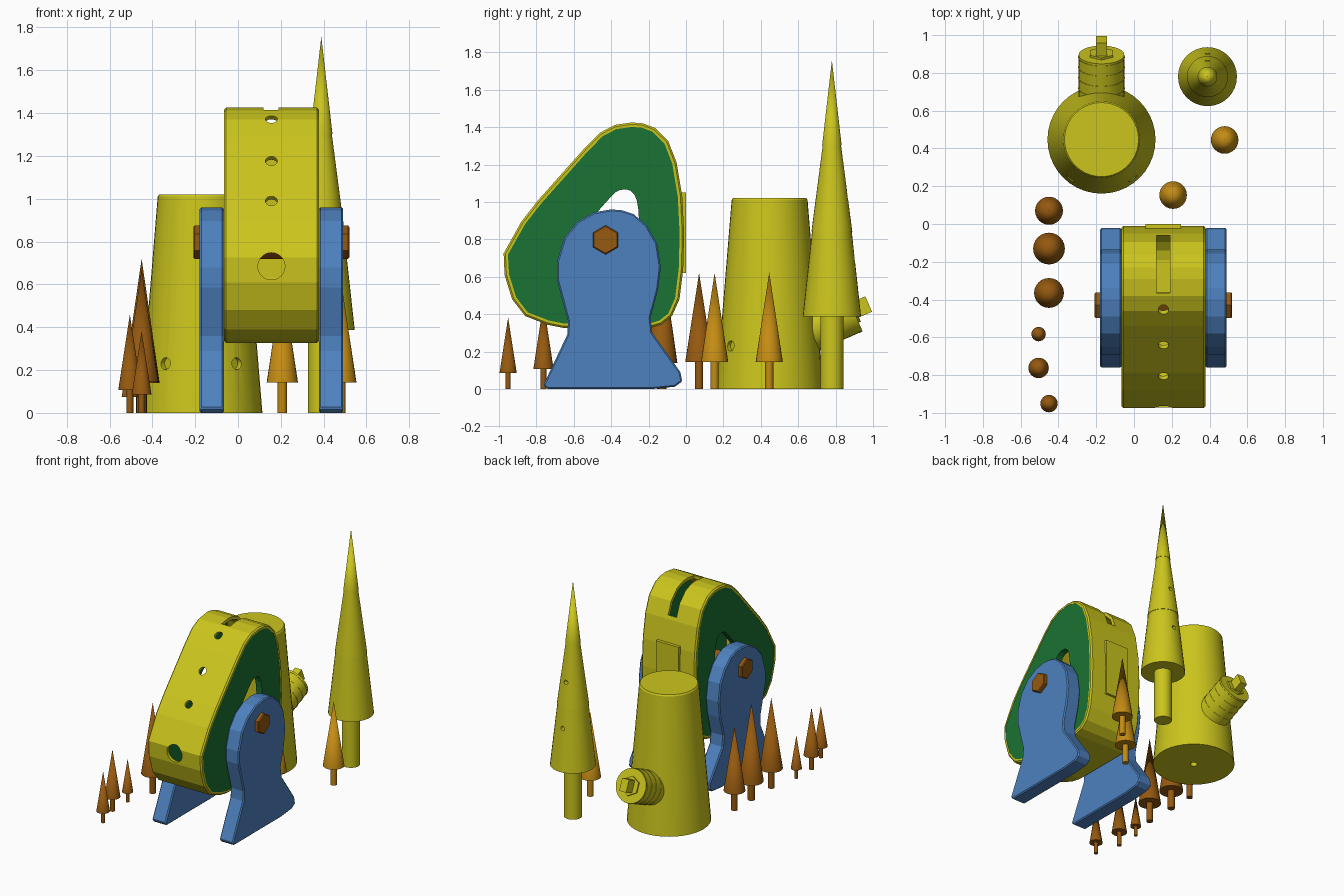
import bpy, bmesh
from math import sin, cos, pi, radians
from mathutils import Vector

if "Cube" in bpy.data.objects:
    bpy.data.objects.remove(bpy.data.objects["Cube"])


def material(name, rgb):
    m = bpy.data.materials.new(name)
    m.diffuse_color = (*rgb, 1)
    m.use_nodes = True
    m.node_tree.nodes["Principled BSDF"].inputs["Base Color"].default_value = m.diffuse_color
    return m


YELLOW = material("yellow", (0.60, 0.56, 0.012))
GREEN = material("green", (0.010, 0.17, 0.033))
BLUE = material("blue", (0.075, 0.22, 0.52))
BROWN = material("brown", (0.30, 0.10, 0.005))
ORANGE = material("orange", (0.55, 0.26, 0.007))


def finish(name, bm, mat):
    bmesh.ops.recalc_face_normals(bm, faces=bm.faces)
    me = bpy.data.meshes.new(name)
    bm.to_mesh(me)
    bm.free()
    ob = bpy.data.objects.new(name, me)
    bpy.context.collection.objects.link(ob)
    if mat:
        me.materials.append(mat)
    return ob


def apply_modifier(ob, mod):
    bpy.context.view_layer.objects.active = ob
    bpy.ops.object.modifier_apply(modifier=mod.name)


def rod(name, p0, p1, r0, r1, mat=None, sides=32):
    """Cylinder or cone from p0 to p1."""
    p0, p1 = Vector(p0), Vector(p1)
    bm = bmesh.new()
    bmesh.ops.create_cone(bm, cap_ends=True, segments=sides, radius1=r0,
                          radius2=r1, depth=(p1 - p0).length)
    ob = finish(name, bm, mat)
    ob.rotation_euler = (p1 - p0).to_track_quat('Z', 'Y').to_euler()
    ob.location = (p0 + p1) / 2
    return ob


def box(name, lo, hi, mat=None):
    bm = bmesh.new()
    bmesh.ops.create_cube(bm, size=1)
    for v in bm.verts:
        v.co = [lo[i] + (v.co[i] + 0.5) * (hi[i] - lo[i]) for i in range(3)]
    return finish(name, bm, mat)


def prism(name, pts, x0, x1, mat=None, bevel=0):
    """Extrude a (y, z) profile along x."""
    bm = bmesh.new()
    a = [bm.verts.new((x0, y, z)) for y, z in pts]
    b = [bm.verts.new((x1, y, z)) for y, z in pts]
    bm.faces.new(a)
    bm.faces.new(b)
    for i in range(len(pts)):
        j = (i + 1) % len(pts)
        bm.faces.new((a[i], a[j], b[j], b[i]))
    ob = finish(name, bm, mat)
    if bevel:
        m = ob.modifiers.new("bevel", 'BEVEL')
        m.width, m.segments, m.limit_method, m.angle_limit = bevel, 1, 'ANGLE', radians(65)
        apply_modifier(ob, m)
    return ob


def cut(ob, cutters):
    for c in cutters:
        c.hide_render = True
        m = ob.modifiers.new("cut", 'BOOLEAN')
        m.operation, m.solver, m.object = 'DIFFERENCE', 'EXACT', c
        apply_modifier(ob, m)
        bpy.data.objects.remove(c)


def inset(pts, d):
    """Move a clockwise profile inward by d."""
    out = []
    for i, (y, z) in enumerate(pts):
        p, q = pts[i - 1], pts[(i + 1) % len(pts)]
        t = Vector((q[0] - p[0], q[1] - p[1])).normalized()
        out.append((y + t.y * d, z - t.x * d))
    return out


# Rounded, leaning body profile (clockwise in y, z)
BODY = [(-.29, 1.425), (-.23, 1.42), (-.165, 1.395), (-.095, 1.325), (-.05, 1.21), (-.02, 1.03),
        (-.01, .83), (-.015, .64), (-.035, .48), (-.075, .39), (-.13, .345),
        (-.19, .327), (-.66, .327), (-.74, .343), (-.86, .39), (-.93, .48),
        (-.97, .61), (-.975, .725), (-.88, .895), (-.79, 1.01), (-.54, 1.29),
        (-.46, 1.37), (-.38, 1.412)]
CX, HALF = 0.156, 0.222

# Hollow shell: closed loop of profile rings
bm = bmesh.new()
loops = [(-HALF + .01, 0), (HALF - .01, 0), (HALF, .01), (HALF, .024), (-HALF, .024), (-HALF, .01)]
rings = [[bm.verts.new((CX + x, y, z)) for y, z in inset(BODY, d)] for x, d in loops]
n = len(BODY)
for k, r in enumerate(rings):
    s = rings[(k + 1) % len(rings)]
    for i in range(n):
        j = (i + 1) % n
        bm.faces.new((r[i], r[j], s[j], s[i]))
shell = finish("body_shell", bm, YELLOW)

# Holes down the front slope, the big front hole, top slot and bottom opening
nrm = Vector((0, -.78, .62)) * 0.06
holes = [box("slot_cutter", (.12, -.365, 1.15), (.19, -.06, 1.5)),
         rod("big_hole_cutter", (CX, -1.05, .685), (CX, -.9, .685), .063, .063),
         rod("bottom_cutter", (CX, -.435, .25), (CX, -.435, .4), .05, .05)]
for y, z in ((-.455, 1.372), (-.64, 1.175), (-.80, .985)):
    p = Vector((CX, y, z))
    holes.append(rod("hole_cutter", p - nrm, p + nrm, .028, .028, sides=20))
cut(shell, holes)
box("back_panel", (.06, -.04, .62), (.25, 0, 1.05), YELLOW)

# Stand plate profile
STAND = [(-.40, .96), (-.34, .955), (-.28, .935), (-.21, .875), (-.155, .78), (-.135, .65), (-.15, .53),
         (-.19, .38), (-.18, .30), (-.03, .09), (-.02, .04), (-.06, .012), (-.18, 0),
         (-.74, 0), (-.763, .02), (-.635, .29), (-.63, .36), (-.69, .585),
         (-.69, .68), (-.65, .81), (-.58, .895), (-.49, .945)]
# Small window in each side panel: a shrunken body outline
WINDOW = [(-.33 + .28 * (y + .29), 1.067 + .28 * (z - 1.425)) for y, z in BODY]

for side, s in (("left", -1), ("right", 1)):
    panel = prism("side_panel_" + side, inset(BODY, .02),
                  CX + s * (HALF - .05), CX + s * (HALF - .002), GREEN)
    cut(panel, [prism("window_cutter", WINDOW, CX + s * .1, CX + s * .3)])
    prism("stand_" + side, STAND, CX + s * HALF, CX + s * .335, BLUE, .008)

# Hexagonal axle through both stands
prism("hex_axle", [(-.43 + .078 * cos(pi / 2 + k * pi / 3), .797 + .078 * sin(pi / 2 + k * pi / 3))
                   for k in range(6)], CX - .364, CX + .364, BROWN, .006)

# Tapered tower with two small front holes and a hole underneath
TX, TY = -.172, .447
tower = rod("tower", (TX, TY, 0), (TX, TY, 1.01), .286, .203, YELLOW, 40)
rod("tower_top", (TX, TY, 1.01), (TX, TY, 1.02), .203, .196, YELLOW, 40)
cut(tower, [rod("tower_cutter", (TX + s * .15, TY - .19, .23), (TX + s * .24, TY - .29, .23),
                .028, .028, sides=20) for s in (-1, 1)]
    + [rod("base_cutter", (TX, TY, -.05), (TX, TY, .04), .025, .025, sides=16)])

# Tilted spout on the back of the tower
tilt = radians(23.5)
D = Vector((0, cos(tilt), sin(tilt)))
END = Vector((TX, .896, .419))
rod("spout", END - D * .42, END, .121, .121, YELLOW)
for d in (.012, .07, .13, .19):
    rod("spout_band", END - D * (d + .006), END - D * d, .1235, .1235, YELLOW)
rod("spout_nut", END, END + D * .012, .07, .07, YELLOW, 6)
key = box("spout_key", (-.028, -.01, -.045), (.028, .088, .045), YELLOW)
key.rotation_euler = (tilt, 0, 0)
key.location = END

# Large tree: trunk and three stacked cone tiers
BX, BY = .389, .78
rod("big_tree_trunk", (BX, BY, 0), (BX, BY, .42), .062, .062, YELLOW)
tiers = [(.388, .156, .843, .106), (.843, .109, 1.303, .049), (1.303, .052, 1.757, 0)]
for k, (z0, r0, z1, r1) in enumerate(tiers):
    tier = rod(f"big_tree_tier_{k + 1}", (BX, BY, z0), (BX, BY, z1), r0, r1, YELLOW)
    if k < 2:
        z = (.70, 1.03)[k]
        cut(tier, [rod("tree_cutter", (BX, BY + .05, z), (BX, BY + .2, z), .016, .016, sides=12)])

# Small trees: x, y, cone radius, height, cone base height
for x, y, r, h, b, mat in ((-.45, .07, .074, .62, .145, BROWN), (-.45, -.13, .084, .72, .14, BROWN),
                           (-.45, -.365, .079, .67, .145, BROWN), (-.505, -.583, .038, .32, .075, BROWN),
                           (-.505, -.762, .054, .46, .107, BROWN), (-.45, -.951, .046, .383, .085, BROWN),
                           (.207, .153, .073, .62, .143, ORANGE), (.48, .445, .073, .623, .143, ORANGE)):
    rod("small_tree_trunk", (x, y, 0), (x, y, b + .02), r * .3, r * .3, mat, 16)
    rod("small_tree_cone", (x, y, b), (x, y, h), r, 0, mat, 24)

# Soft shading on the round parts only
for ob in bpy.data.objects:
    ob.select_set(any(w in ob.name for w in ("tree", "tower", "spout")))
    if ob.select_get():
        bpy.context.view_layer.objects.active = ob
bpy.ops.object.shade_smooth_by_angle(angle=radians(25))
